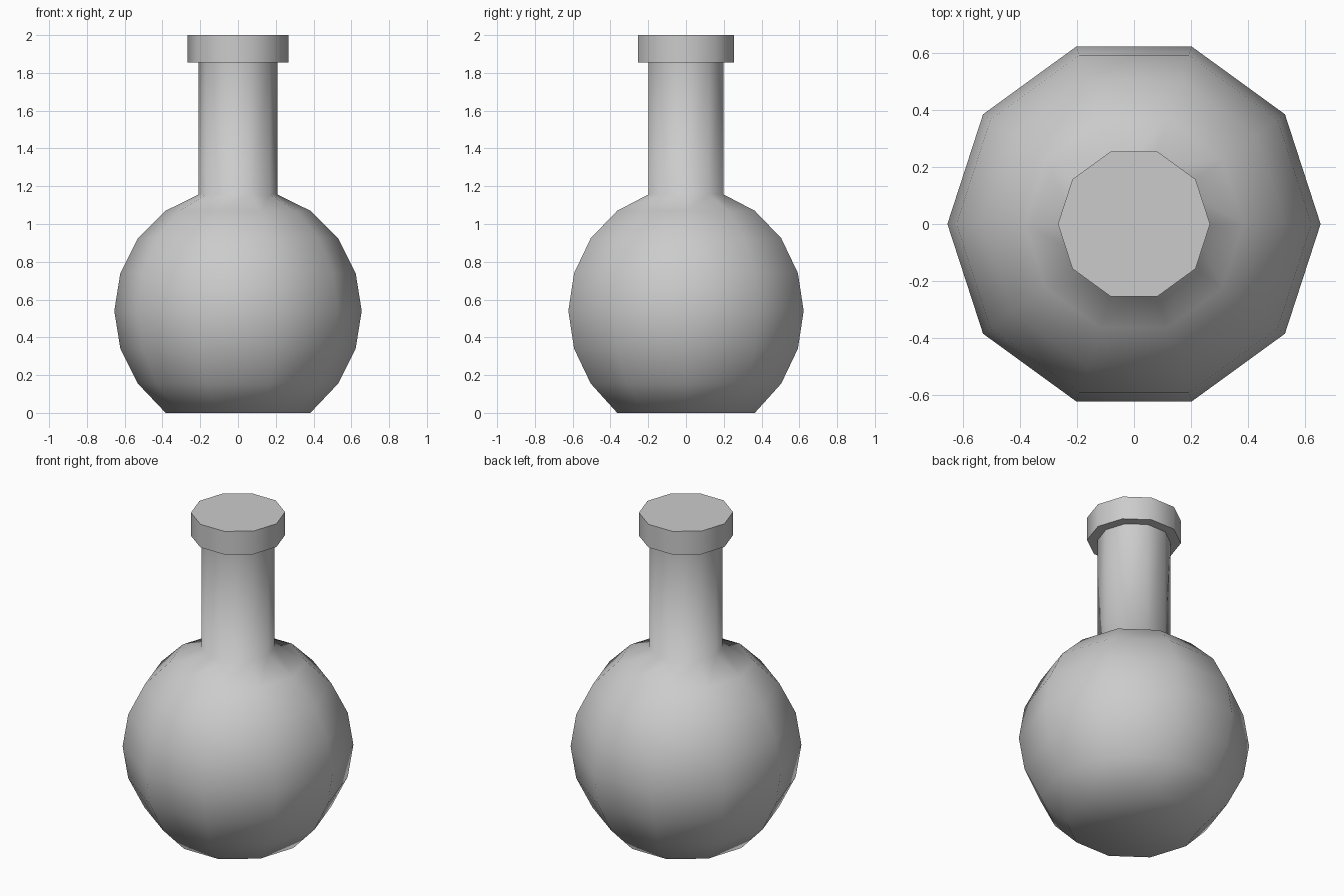
import bpy, bmesh
from math import cos, sin, pi, radians

if "Cube" in bpy.data.objects:
    bpy.data.objects.remove(bpy.data.objects["Cube"])

SIDES = 10


def lathe(name, profile):
    """Turn a (radius, z) profile into a closed ten-sided solid."""
    bm = bmesh.new()
    rings = [[bm.verts.new((r * cos(2 * pi * i / SIDES), r * sin(2 * pi * i / SIDES), z))
              for i in range(SIDES)] for r, z in profile]
    for a, b in zip(rings, rings[1:]):
        for i in range(SIDES):
            j = (i + 1) % SIDES
            bm.faces.new((a[i], a[j], b[j], b[i]))
    bm.faces.new(rings[0][::-1])
    bm.faces.new(rings[-1])
    bmesh.ops.recalc_face_normals(bm, faces=bm.faces)
    mesh = bpy.data.meshes.new(name)
    bm.to_mesh(mesh)
    bm.free()
    obj = bpy.data.objects.new(name, mesh)
    bpy.context.collection.objects.link(obj)
    bpy.ops.object.select_all(action='DESELECT')
    obj.select_set(True)
    bpy.context.view_layer.objects.active = obj
    bpy.ops.object.shade_smooth_by_angle(angle=radians(75))
    return obj


# Round flask with flat base, straight neck and wider capped lip
lathe("flask", [
    (0.383, 0.0), (0.53, 0.155), (0.623, 0.34), (0.655, 0.54),
    (0.623, 0.74), (0.53, 0.925), (0.383, 1.07), (0.208, 1.157),
    (0.208, 1.855), (0.267, 1.855), (0.267, 2.0),
])
